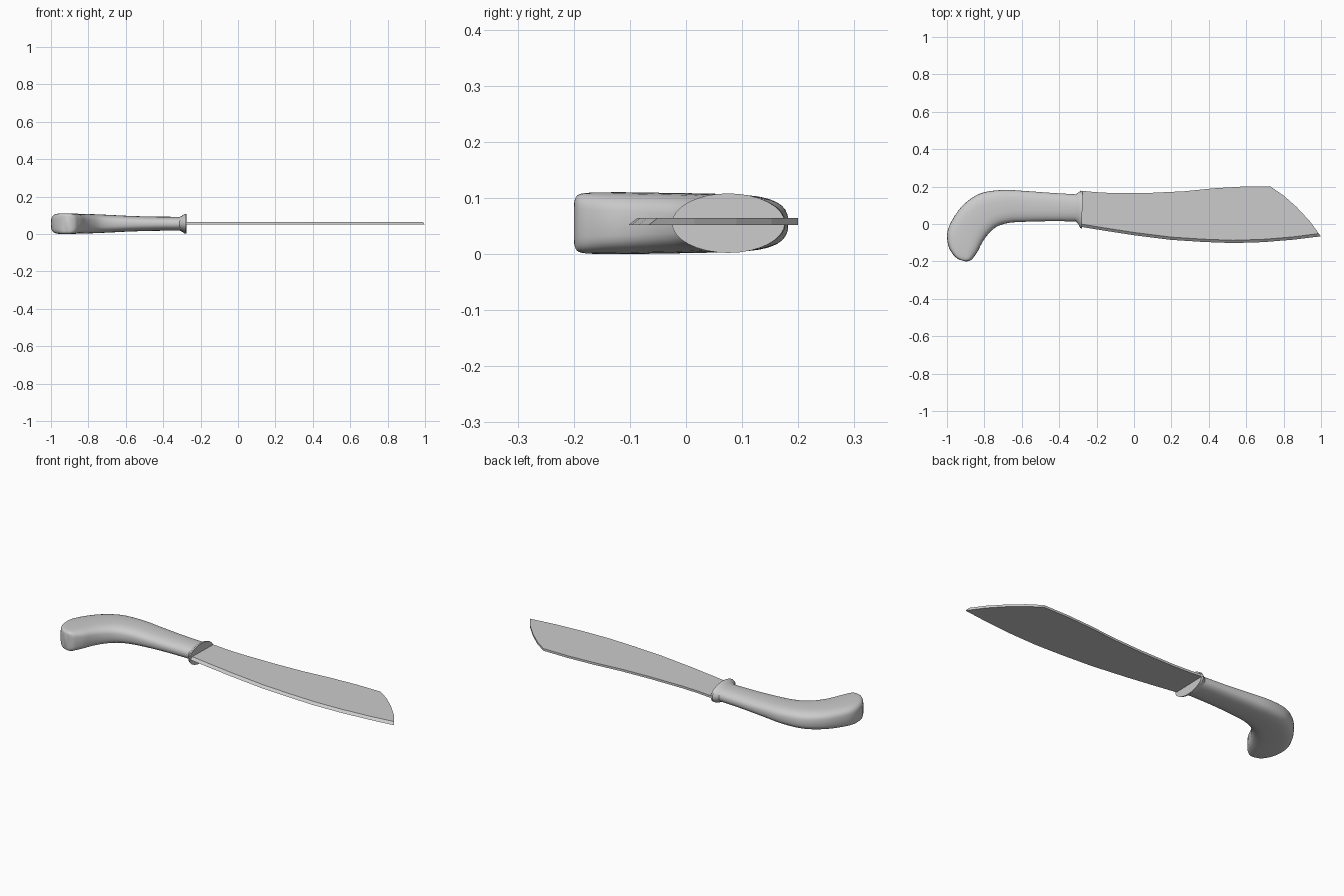
import bpy, bmesh
from math import sin, cos, tau, copysign
from mathutils import Vector

if "Cube" in bpy.data.objects:
    bpy.data.objects.remove(bpy.data.objects["Cube"])


def finish(name, bm, smooth=None):
    bmesh.ops.recalc_face_normals(bm, faces=bm.faces)
    mesh = bpy.data.meshes.new(name)
    bm.to_mesh(mesh)
    bm.free()
    ob = bpy.data.objects.new(name, mesh)
    bpy.context.collection.objects.link(ob)
    if smooth:
        bpy.ops.object.select_all(action='DESELECT')
        ob.select_set(True)
        bpy.context.view_layer.objects.active = ob
        bpy.ops.object.shade_smooth_by_angle(angle=smooth)
    return ob


def catmull(rows, steps):
    """Smooth interpolation through rows of numbers."""
    v = [Vector(r) for r in rows]
    v = [2 * v[0] - v[1]] + v + [2 * v[-1] - v[-2]]
    out = []
    for a, b, c, d in zip(v, v[1:], v[2:], v[3:]):
        for i in range(steps):
            t = i / steps
            out.append(0.5 * (2 * b + (c - a) * t + (2 * a - 5 * b + 4 * c - d) * t * t
                              + (3 * b - a - 3 * c + d) * t ** 3))
    return out + [v[-2]]


def loft(name, stations, mid_z, sides=32):
    """Superellipse rings: outer xy, inner xy, half thickness, squareness."""
    bm = bmesh.new()
    rings = []
    for ox, oy, ix, iy, h, n in stations:
        outer, inner = Vector((ox, oy)), Vector((ix, iy))
        mid, half = (outer + inner) / 2, (outer - inner) / 2
        ring = []
        for k in range(sides):
            a = tau * k / sides
            u = copysign(abs(cos(a)) ** (2 / n), cos(a))
            w = copysign(abs(sin(a)) ** (2 / n), sin(a))
            p = mid + half * u
            ring.append(bm.verts.new((p.x, p.y, mid_z + h * w)))
        rings.append(ring)
    for r, s in zip(rings, rings[1:]):
        for k in range(sides):
            j = (k + 1) % sides
            bm.faces.new((r[k], r[j], s[j], s[k]))
    bm.faces.new(rings[0])
    bm.faces.new(rings[-1])
    return finish(name, bm, 0.6)


# handle: straight grip sweeping into the hooked, blocky butt
grip = [
    (-0.30, 0.158, -0.30, 0.014, .037, 2.3),
    (-0.45, 0.167, -0.45, 0.015, .038, 2.4),
    (-0.59, 0.177, -0.58, 0.012, .042, 2.6),
    (-0.70, 0.182, -0.67, 0.006, .047, 2.8),
    (-0.82, 0.164, -0.735, -0.015, .051, 3.0),
    (-0.91, 0.105, -0.78, -0.055, .053, 3.2),
    (-0.97, 0.025, -0.812, -0.10, .054, 3.5),
    (-0.998, -0.045, -0.835, -0.145, .055, 3.8),
    (-0.993, -0.115, -0.853, -0.172, .055, 4.0),
    (-0.97, -0.16, -0.868, -0.190, .054, 4.0),
    (-0.948, -0.182, -0.885, -0.198, .050, 4.0),
    (-0.93, -0.192, -0.90, -0.200, .042, 4.0),
]
loft("handle", catmull(grip, 4), 0.055)

# guard: flared oval collar at the blade end of the grip
loft("guard", [
    (-0.312, 0.158, -0.312, 0.014, .037, 2.2),
    (-0.300, 0.167, -0.300, 0.003, .042, 2.1),
    (-0.285, 0.178, -0.288, -0.020, .052, 2.0),
    (-0.274, 0.176, -0.279, -0.025, .053, 2.0),
], 0.055)

# blade: flat plate with a single-sided ground cutting edge
spine = [(-0.285, 0.178), (-0.19, 0.169), (-0.1, 0.165), (0.1, 0.167), (0.27, 0.175),
         (0.43, 0.191), (0.58, 0.2), (0.73, 0.2), (0.80, 0.152), (0.87, 0.09), (0.94, 0.015)]
edge = [(0.998, -0.066), (0.85, -0.084), (0.69, -0.097), (0.53, -0.102), (0.37, -0.096),
        (0.2, -0.085), (0.0, -0.060), (-0.15, -0.037), (-0.285, -0.015)]
z0, z1, grind = 0.052, 0.064, 0.015
bm = bmesh.new()
low = [bm.verts.new((x, y, z0)) for x, y in spine + edge]
high = [bm.verts.new((x, y, z1)) for x, y in spine]
high += [bm.verts.new((x - (0.01 if i == 0 else 0), y + grind, z1)) for i, (x, y) in enumerate(edge)]
bm.faces.new(low)
bm.faces.new(high)
for i in range(len(low)):
    j = (i + 1) % len(low)
    bm.faces.new((low[i], low[j], high[j], high[i]))
finish("blade", bm)
